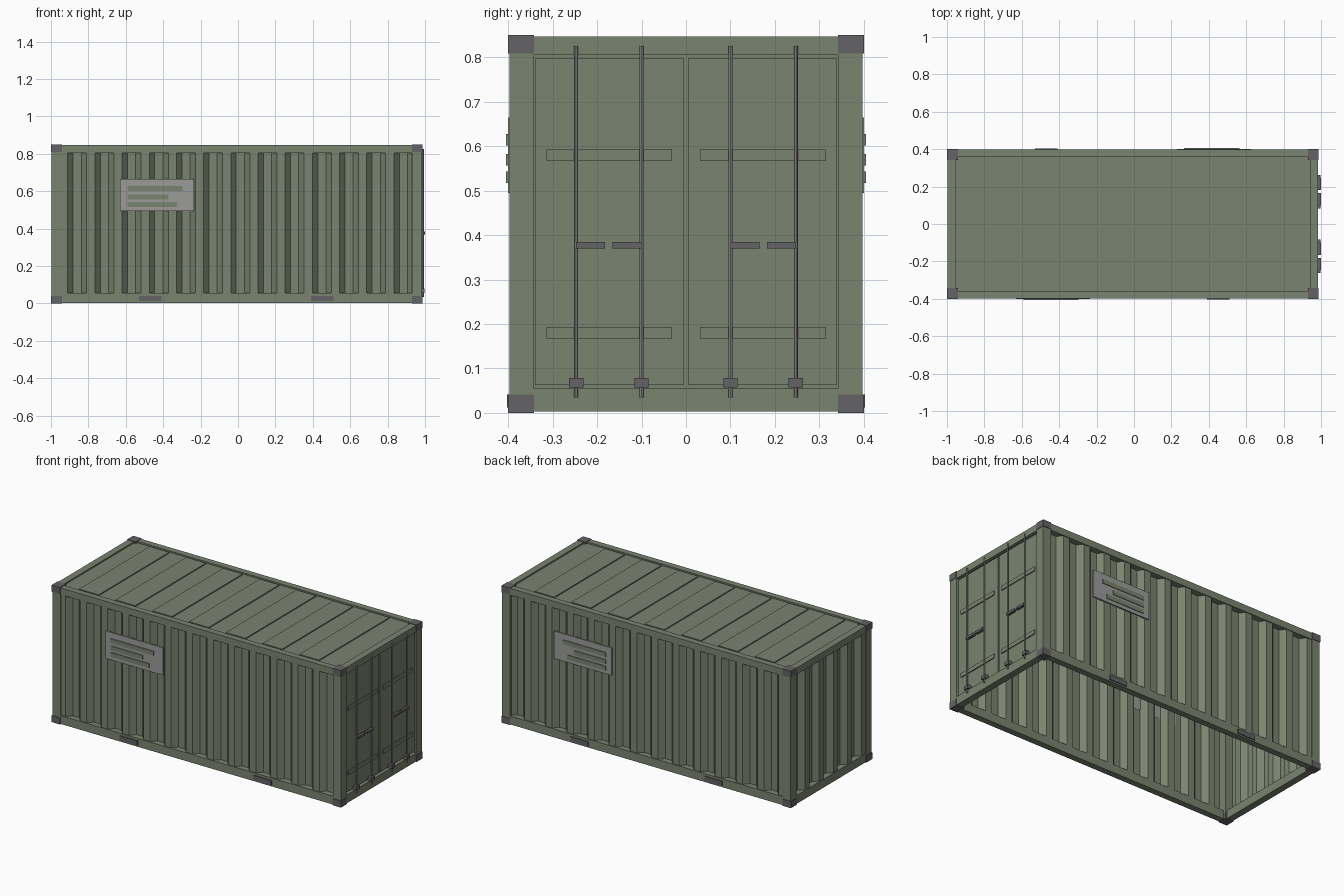
import bpy

if "Cube" in bpy.data.objects:
    bpy.data.objects.remove(bpy.data.objects["Cube"], do_unlink=True)


def material(name, rgb):
    m = bpy.data.materials.new(name)
    m.use_nodes = True
    m.diffuse_color = (*rgb, 1)
    m.node_tree.nodes["Principled BSDF"].inputs["Base Color"].default_value = (*rgb, 1)
    return m


GREEN = material("olive green paint", (0.195, 0.23, 0.16))
DARK = material("dark grey steel", (0.125, 0.125, 0.133))
LIGHT = material("light grey metal", (0.33, 0.33, 0.315))


def add_mesh(name, verts, faces, mat):
    mesh = bpy.data.meshes.new(name)
    mesh.from_pydata(verts, [], faces)
    mesh.materials.append(mat)
    obj = bpy.data.objects.new(name, mesh)
    bpy.context.collection.objects.link(obj)
    return obj


def box(name, xs, ys, zs, mat=GREEN):
    """Box spanning three (low, high) ranges."""
    xs, ys, zs = sorted(xs), sorted(ys), sorted(zs)
    verts = [(x, y, z) for x in xs for y in ys for z in zs]
    faces = [(0, 1, 3, 2), (4, 6, 7, 5), (0, 4, 5, 1),
             (2, 3, 7, 6), (0, 2, 6, 4), (1, 5, 7, 3)]
    return add_mesh(name, verts, faces, mat)


def corrugated(name, start, end, waves, place, flip=False):
    """Trapezoid-wave sheet; place(along, depth) gives the x, y of a point."""
    pitch = (end - start) / waves
    line = []
    for i in range(waves):
        for part, depth in ((0, 0), (0.3, 0), (0.5, 1), (0.8, 1)):
            line.append((start + (i + part) * pitch, depth))
    line.append((end, 0))
    verts = [(*place(a, d * WAVE), z) for a, d in line for z in (SILL - 0.01, HEAD + 0.01)]
    faces = [(2 * i, 2 * i + 2, 2 * i + 3, 2 * i + 1) for i in range(len(line) - 1)]
    if flip:
        faces = [f[::-1] for f in faces]
    return add_mesh(name, verts, faces, GREEN)


LEFT, RIGHT = -1.0, 0.987      # frame ends along x
SIDE, TOP = 0.40, 0.85         # half width and height
SILL, HEAD = 0.055, 0.805      # rail edges
CAST, INSET = 0.058, 0.003
WAVE = 0.032

# Corner castings and posts
for end, ex, dx in (("end", LEFT, 1), ("door", RIGHT, -1)):
    for side, s in (("front", -1), ("back", 1)):
        ys = (s * SIDE, s * (SIDE - CAST))
        for level, zs in (("bottom", (0, 0.041)), ("top", (TOP - 0.041, TOP))):
            box(f"{level}_{side}_{end}_casting", (ex, ex + dx * CAST), ys, zs, DARK)
        box(f"{side}_{end}_post", (ex + dx * INSET, ex + dx * CAST),
            (s * (SIDE - INSET), s * (SIDE - CAST)), (0.041, TOP - 0.041))
    # End rails
    xs = (ex + dx * INSET, ex + dx * 0.045)
    ys = (CAST - SIDE, SIDE - CAST)
    box(f"{end}_sill", xs, ys, (INSET, SILL))
    box(f"{end}_header", xs, ys, (HEAD, TOP - INSET))

# Side rails, walls, fork pockets and signs
rail_x = (LEFT + CAST, RIGHT - CAST)
for side, s in (("front", -1), ("back", 1)):
    ys = (s * (SIDE - INSET), s * (SIDE - 0.042))
    box(f"{side}_bottom_rail", rail_x, ys, (INSET, SILL))
    box(f"{side}_top_rail", rail_x, ys, (HEAD, TOP - INSET))
    corrugated(f"{side}_wall", -0.954, 0.935, 13,
               lambda a, d: (a, s * (SIDE - 0.008 - d)), s > 0)
    for x in (-0.47, 0.45):
        box(f"{side}_fork_pocket", (x - 0.06, x + 0.06),
            (s * 0.38, s * 0.403), (0.012, 0.041), DARK)
    x0 = -0.63 if s < 0 else 0.23
    box(f"{side}_sign", (x0, x0 + 0.395), (s * 0.391, s * 0.401), (0.495, 0.665), LIGHT)
    for z, length in ((0.615, 0.295), (0.57, 0.22), (0.53, 0.265)):
        box(f"{side}_sign_strip", (x0 + 0.038, x0 + 0.038 + length),
            (s * 0.40, s * 0.405), (z - 0.013, z + 0.013))

# Closed end wall
corrugated("end_wall", -0.345, 0.345, 5, lambda a, d: (LEFT + 0.008 + d, a), True)

# Roof with raised ribs
box("roof", (LEFT + 0.04, RIGHT - 0.04), (-0.36, 0.36), (0.825, 0.838))
for i in range(7):
    x = -0.782 + i * 0.252
    box("roof_rib", (x - 0.067, x + 0.067), (-0.346, 0.346), (0.837, 0.845))

# Doors with ribs, locking bars, handles and brackets
box("door_backing", (0.945, 0.96), (-0.345, 0.345), (SILL - 0.005, HEAD + 0.005))
for s in (-1, 1):
    box("door", (0.955, 0.972), (s * 0.005, s * 0.34), (0.063, 0.797))
    for z in (0.18, 0.58):
        box("door_rib", (0.97, 0.978), (s * 0.031, s * 0.314), (z - 0.013, z + 0.013))
    for y, reach in ((0.1, 0.065), (0.247, -0.065)):
        bpy.ops.mesh.primitive_cylinder_add(vertices=8, radius=0.0045, depth=0.79,
                                            location=(0.989, s * y, 0.43))
        bar = bpy.context.object
        bar.name = "locking_bar"
        bar.data.materials.append(LIGHT)
        bpy.ops.object.shade_smooth_by_angle()
        box("door_handle", (0.984, 1.0), (s * y, s * (y + reach)), (0.37, 0.385), DARK)
        box("bar_bracket", (0.97, 0.998), (s * y - 0.016, s * y + 0.016),
            (0.057, 0.079), DARK)
